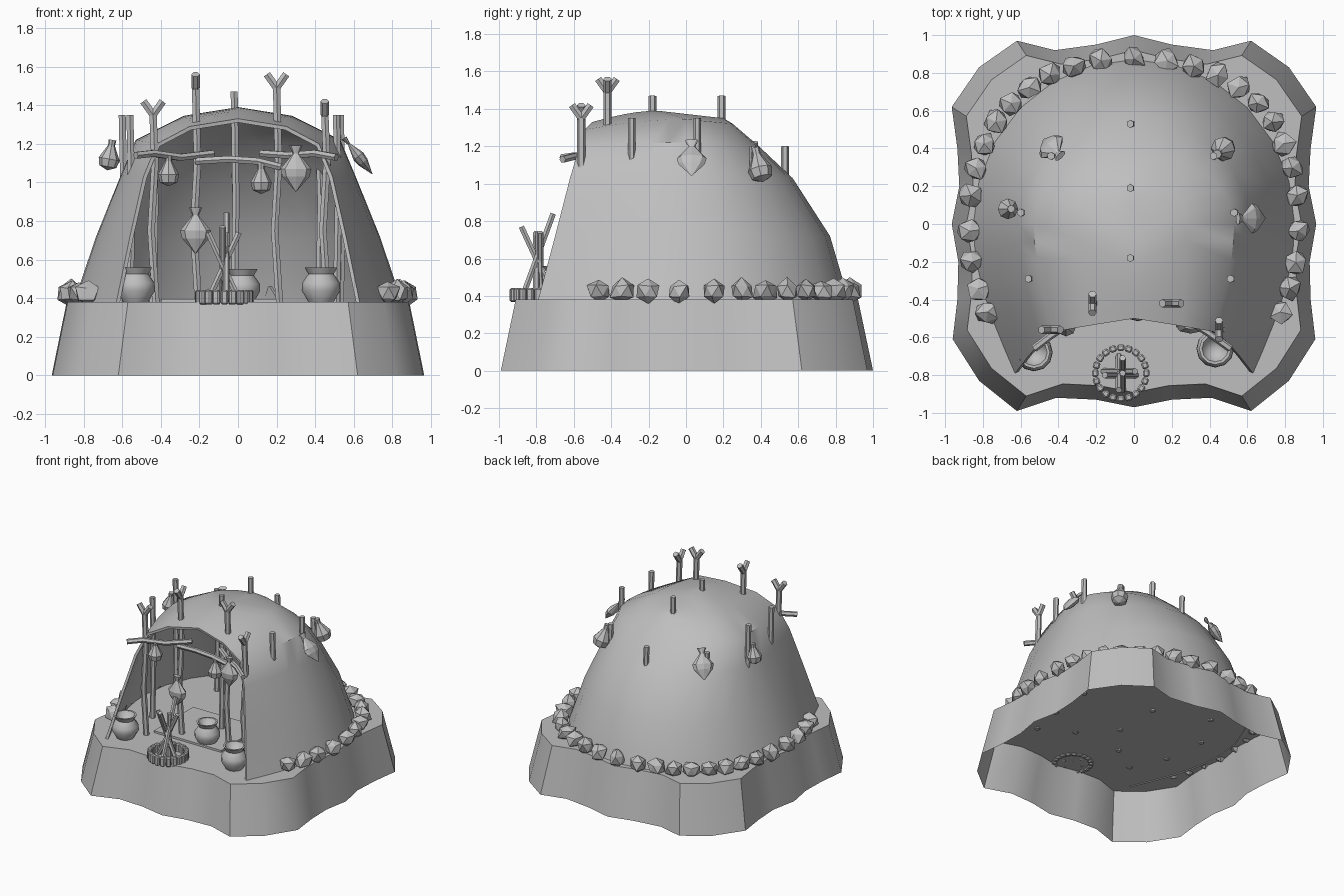
import bpy, bmesh, math, random
from mathutils import Vector, Matrix

cube = bpy.data.objects.get("Cube")
if cube:
    bpy.data.objects.remove(cube, do_unlink=True)
random.seed(4)
FLOOR = 0.38

grey = bpy.data.materials.new("plain_grey")
grey.use_nodes = True
grey.diffuse_color = (0.52, 0.52, 0.52, 1)
for node in grey.node_tree.nodes:
    if node.type == 'BSDF_PRINCIPLED':
        node.inputs["Base Color"].default_value = grey.diffuse_color


def add_mesh(name, bm, smooth=None):
    mesh = bpy.data.meshes.new(name)
    bm.to_mesh(mesh)
    bm.free()
    return add_object(name, mesh, smooth)


def add_object(name, mesh, smooth=None):
    obj = bpy.data.objects.new(name, mesh)
    bpy.context.scene.collection.objects.link(obj)
    mesh.materials.clear()
    mesh.materials.append(grey)
    if smooth:
        mesh.shade_smooth()
        mesh.set_sharp_from_angle(angle=math.radians(smooth))
    return obj


def bake(obj):
    deps = bpy.context.evaluated_depsgraph_get()
    return bpy.data.meshes.new_from_object(obj.evaluated_get(deps))


def pole(name, paths, radius):
    """Round bevelled poles along one or more point paths."""
    curve = bpy.data.curves.new(name, 'CURVE')
    curve.dimensions = '3D'
    curve.bevel_depth = radius
    curve.bevel_resolution = 1
    curve.use_fill_caps = True
    for path in paths:
        spline = curve.splines.new('POLY')
        spline.points.add(len(path) - 1)
        for point, co in zip(spline.points, path):
            point.co = (*co, 1)
    temp = bpy.data.objects.new("temp", curve)
    bpy.context.scene.collection.objects.link(temp)
    mesh = bake(temp)
    bpy.data.objects.remove(temp, do_unlink=True)
    return add_object(name, mesh, 40)


def lathe(name, profile, matrix, steps=10, smooth=None):
    bm = bmesh.new()
    verts = [bm.verts.new((r, 0, z)) for r, z in profile]
    edges = [bm.edges.new(pair) for pair in zip(verts, verts[1:])]
    bmesh.ops.spin(bm, geom=verts + edges, cent=(0, 0, 0), axis=(0, 0, 1),
                   angle=math.tau, steps=steps, use_duplicate=False)
    bmesh.ops.remove_doubles(bm, verts=bm.verts, dist=0.001)
    bmesh.ops.recalc_face_normals(bm, faces=bm.faces)
    bmesh.ops.transform(bm, matrix=matrix, verts=bm.verts)
    return add_mesh(name, bm, smooth)


# Wavy earth mound, open underneath
half = [(0, 1), (.2, .95), (.42, .92), (.62, .97), (.82, .83), (.965, .62),
        (.935, .4), (.925, .2), (.965, 0), (.93, -.2), (.935, -.4), (.96, -.61),
        (.82, -.83), (.62, -.99), (.41, -.92), (.2, -.93), (0, -.97)]
outline = half + [(-x, y) for x, y in half[-2:0:-1]]
bm = bmesh.new()
low = [bm.verts.new((x, y, 0)) for x, y in outline]
high = [bm.verts.new((x * .92, y * .92, FLOOR)) for x, y in outline]
for i in range(len(low)):
    j = (i + 1) % len(low)
    bm.faces.new((low[i], low[j], high[j], high[i]))
bm.faces.new(high)
bmesh.ops.recalc_face_normals(bm, faces=bm.faces)
if max(bm.faces, key=lambda f: len(f.verts)).normal.z < 0:
    bmesh.ops.reverse_faces(bm, faces=bm.faces)
add_mesh("earth_mound", bm, 40)

# Hide shell: U-shaped rows, each height (front, side, back), width, back y, front x, front y
rows = [((.38, .38, .38), .85, .87, .63, -.79),
        ((.72, .72, .72), .735, .77, .56, -.70),
        ((1.03, 1.03, 1.03), .61, .57, .49, -.62),
        ((1.2, 1.22, 1.2), .53, .39, .42, -.57),
        ((1.29, 1.345, 1.32), .28, .25, .25, -.54),
        ((1.33, 1.39, 1.35), 0, .2, 0, -.5)]
bm = bmesh.new()
N = 6
grid = []
for (zf, zs, zb), w, by, fx, fy in rows:
    top = w == 0
    mid = -.15 if top else 0
    line = []
    for i in range(N):
        s = i / N
        line.append((fx + (w - fx) * math.sin(s * math.pi / 2),
                     fy + (mid - fy) * s, zf + (zs - zf) * math.sin(s * math.pi / 2)))
    for i in range(N + 1):
        a = i / N * math.pi / 2
        k = math.sin(a)
        line.append((w * math.cos(a), mid + (by - mid) * k, zs + (zb - zs) * k))
    line += [(-x, y, z) for x, y, z in line[-2::-1]]
    grid.append([bm.verts.new(p) for p in line])
for a, b in zip(grid, grid[1:]):
    for i in range(len(a) - 1):
        bm.faces.new((a[i], a[i + 1], b[i + 1], b[i]))
bmesh.ops.remove_doubles(bm, verts=bm.verts, dist=0.0005)
bmesh.ops.recalc_face_normals(bm, faces=bm.faces)
bm.faces.ensure_lookup_table()
if max(bm.faces, key=lambda f: f.calc_center_median().z).normal.z < 0:
    bmesh.ops.reverse_faces(bm, faces=bm.faces)
shell = add_mesh("hide_shell", bm)
solid = shell.modifiers.new("thickness", 'SOLIDIFY')
solid.thickness = .02
solid.offset = -1
mesh = bake(shell)
bpy.data.objects.remove(shell, do_unlink=True)
add_object("hide_shell", mesh, 40)

# Sleeping hide on the floor
bm = bmesh.new()
bmesh.ops.create_cube(bm, size=1, matrix=Matrix.Translation((-.1, -.25, FLOOR + .008))
                      @ Matrix.Diagonal((.6, .5, .016, 1)))
add_mesh("floor_hide", bm)

# Plain roof poles that poke through the hide
poles = [(-.02, .53, 1.2), (-.02, .19, 1.47), (-.02, -.18, 1.47), (-.44, .36, 1.2),
         (.42, .36, 1.2), (-.6, .06, 1.35), (.53, .06, 1.35), (-.56, -.29, 1.35), (.51, -.29, 1.35)]
for x, y, top in poles:
    pole("roof_pole", [[(x, y, FLOOR - .01), (x + .01, y, .9), (x, y, top)]], .021)

# Forked entrance poles; the fork opens along x or y
forks = [(-.44, -.56, 1.43, (1, 0)), (-.22, -.42, 1.57, (0, 1)),
         (.2, -.42, 1.57, (1, 0)), (.45, -.56, 1.43, (0, 1))]
for x, y, top, (dx, dy) in forks:
    crotch = (x, y, top - .08)
    stem = [(x + .015, y, FLOOR - .01), (x - .01, y, .75), (x + .01, y, 1.1), crotch]
    arms = [[crotch, (x + s * dx * .05, y + s * dy * .05, top - .01)] for s in (-1, 1)]
    pole("forked_pole", [stem] + arms, .022)

# Crossbeams resting between the forked poles
pole("left_beam", [[(-.53, -.66, 1.14), (-.44, -.59, 1.15), (-.3, -.5, 1.13), (-.13, -.4, 1.15)]], .02)
pole("middle_beam", [[(-.22, -.45, 1.11), (-.05, -.46, 1.12), (.1, -.46, 1.11), (.22, -.45, 1.08)]], .02)
pole("right_beam", [[(.12, -.39, 1.15), (.26, -.49, 1.14), (.4, -.58, 1.15), (.51, -.66, 1.13)]], .02)

# Hanging bags: round sacks and flat waterskins, origin at the top
SACK = [(0, 0), (.02, 0), (.018, -.03), (.055, -.1), (.045, -.14), (0, -.16)]
SKIN = [(0, 0), (.035, 0), (.016, -.04), (.08, -.12), (.07, -.16), (0, -.24)]


def bag(name, profile, loc, flat=1, tilt=0, turn=0, size=1):
    matrix = (Matrix.Translation(loc) @ Matrix.Rotation(math.radians(turn), 4, 'Z')
              @ Matrix.Rotation(math.radians(-tilt), 4, 'Y')
              @ Matrix.Diagonal((flat * size, size, size, 1)))
    lathe(name, profile, matrix, 8)


bag("left_sack", SACK, (-.36, -.54, 1.14))
bag("middle_sack", SACK, (.12, -.46, 1.1))
bag("right_waterskin", SKIN, (.3, -.54, 1.19), .5, 0, 90)
bag("inner_waterskin", SKIN, (-.22, -.46, .87), .5, 0, 90)
bag("side_waterskin", SKIN, (.55, .03, 1.23), .4, 38, 0)
bag("back_waterskin", SKIN, (-.39, .36, 1.22), .45, 32, 135)
bag("side_sack", SACK, (-.65, .08, 1.22), 1, 10, 180)
bag("back_sack", SACK, (.44, .37, 1.19), 1, 20, 40, 1.2)

# Clay pots
POT = [(0, 0), (.065, 0), (.1, .06), (.098, .1), (.066, .145), (.085, .18),
       (.07, .18), (.052, .145), (0, .12)]
for x, y, size in ((-.53, -.68, 1), (.43, -.66, 1), (.02, -.42, .95)):
    lathe("clay_pot", POT, Matrix.Translation((x, y, FLOOR)) @ Matrix.Scale(size, 4), 12, 45)

# Boulders weighing down the hem
for i in range(27):
    a = math.radians(-29 + i * 238 / 26)
    c, s = math.cos(a), math.sin(a)
    x = .87 * math.copysign(abs(c) ** .87, c)
    y = .875 * math.copysign(abs(s) ** .87, s)
    bm = bmesh.new()
    bmesh.ops.create_icosphere(bm, subdivisions=1, radius=.068)
    for v in bm.verts:
        v.co *= random.uniform(.8, 1.15)
    spin = Matrix.Rotation(random.uniform(0, 6), 4, 'Z')
    bmesh.ops.transform(bm, matrix=Matrix.Translation((x, y, .425)) @ spin, verts=bm.verts)
    add_mesh("hem_boulder", bm)

# Fire pit: ring of small stones and leaning sticks
fx, fy = -.07, -.79
for i in range(20):
    a = math.tau * i / 20
    bm = bmesh.new()
    bmesh.ops.create_cube(bm, size=1, matrix=Matrix.Translation((fx + .135 * math.cos(a), fy + .135 * math.sin(a), .405))
                          @ Matrix.Rotation(a, 4, 'Z') @ Matrix.Diagonal((.036, .038, .075, 1)))
    bmesh.ops.bevel(bm, geom=list(bm.edges), offset=.008, segments=1, affect='EDGES')
    add_mesh("fire_stone", bm)
sticks = [((-.09, .01), (.075, .01), .74), ((.08, -.01), (-.085, -.01), .74),
          ((.01, -.09), (.01, .08), .84), ((-.01, .09), (-.01, -.09), .77), ((0, .01), (.01, 0), .74)]
for (x0, y0), (x1, y1), top in sticks:
    pole("fire_stick", [[(fx + x0, fy + y0, FLOOR), (fx + x1, fy + y1, top)]], .017)
